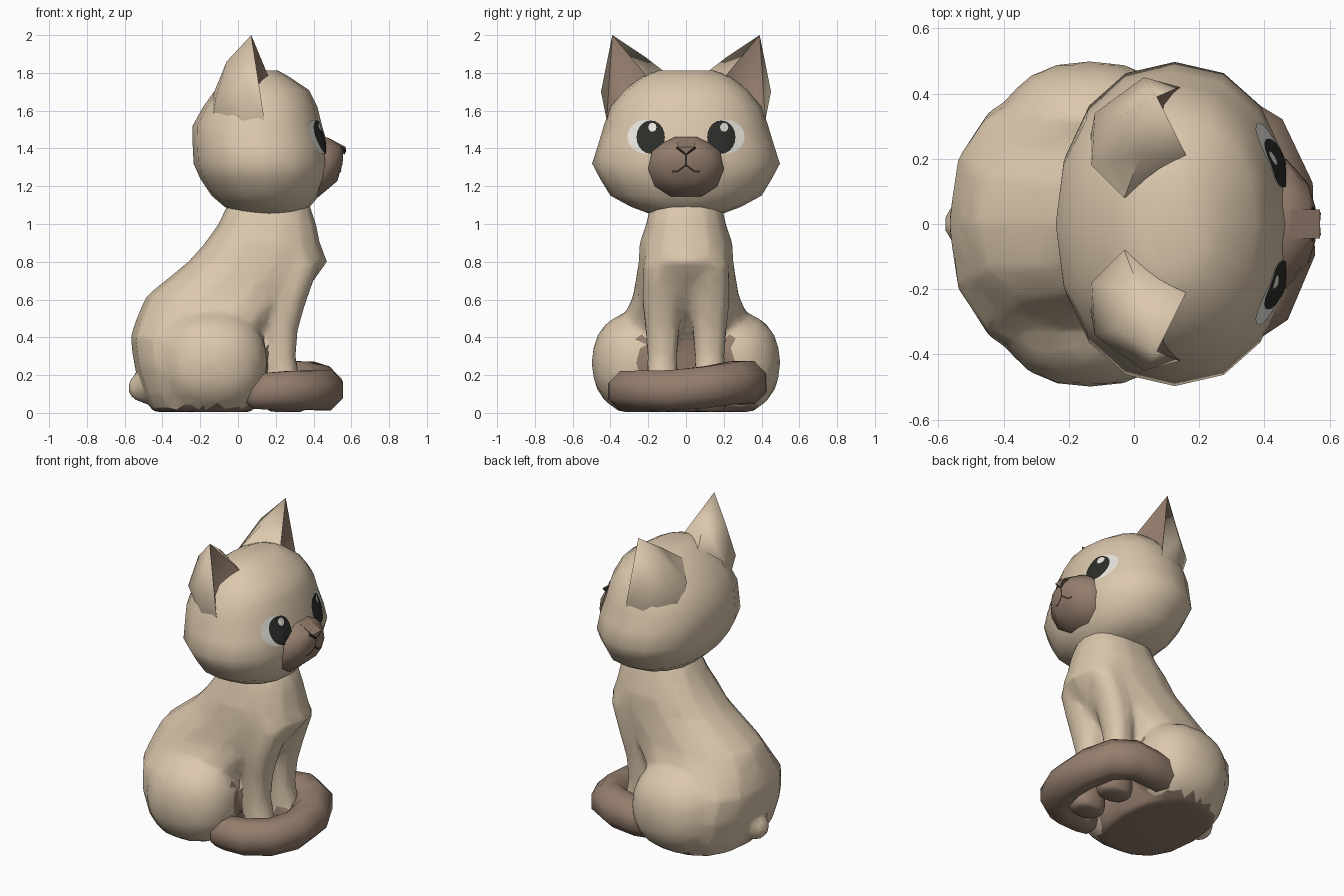
import bpy, bmesh, math
from mathutils import Matrix, Vector
from mathutils.bvhtree import BVHTree

if "Cube" in bpy.data.objects:
    bpy.data.objects.remove(bpy.data.objects["Cube"])


def material(name, rgb):
    m = bpy.data.materials.new(name)
    m.diffuse_color = (*rgb, 1)
    m.use_nodes = True
    m.node_tree.nodes["Principled BSDF"].inputs["Base Color"].default_value = m.diffuse_color
    return m


FUR = material("cream fur", (0.71, 0.575, 0.415))
BROWN = material("brown fur", (0.30, 0.21, 0.155))
WHITE = material("eye white", (0.80, 0.78, 0.72))
BLACK = material("eye black", (0.025, 0.027, 0.023))
LINE = material("mouth line", (0.045, 0.028, 0.02))


def finish(name, bm, mats, rule=None, angle=50, recalc=True):
    """Turn a bmesh into an object; rule(face) gives the material index."""
    if recalc:
        bmesh.ops.recalc_face_normals(bm, faces=bm.faces)
    bm.normal_update()
    for f in bm.faces:
        f.smooth = True
        if rule:
            f.material_index = rule(f)
    for e in bm.edges:
        differ = len({f.material_index for f in e.link_faces}) > 1
        e.smooth = not (differ or e.calc_face_angle(0) > math.radians(angle))
    me = bpy.data.meshes.new(name)
    bm.to_mesh(me)
    bm.free()
    for m in mats:
        me.materials.append(m)
    ob = bpy.data.objects.new(name, me)
    bpy.context.collection.objects.link(ob)
    return ob


def spow(v, p):
    return math.copysign(abs(v) ** p, v)


def skin(bm, rings):
    """Bridge closed rings of points and cap both ends."""
    vs = [[bm.verts.new(p) for p in r] for r in rings]
    n = len(vs[0])
    for a, b in zip(vs, vs[1:]):
        for i in range(n):
            j = (i + 1) % n
            bm.faces.new((a[i], a[j], b[j], b[i]))
    bm.faces.new(vs[0][::-1])
    bm.faces.new(vs[-1])


def loft(bm, rows, n, cy=0, power=2.3):
    """Stack of superellipse rings: (z, back x, front x, half width)."""
    rings = []
    for z, xb, xf, hw in rows:
        ring = []
        for i in range(n):
            a = 2 * math.pi * i / n
            ring.append(((xb + xf) / 2 + (xf - xb) / 2 * spow(math.cos(a), 2 / power),
                         cy + hw * spow(math.sin(a), 2 / power), z))
        rings.append(ring)
    skin(bm, rings)
    return bm


# Body blank: torso, haunches, front legs and tail root
bm = loft(bmesh.new(), [
    (0.005, -0.45, 0.08, 0.36), (0.10, -0.505, 0.11, 0.41), (0.25, -0.55, 0.12, 0.43),
    (0.40, -0.57, 0.14, 0.40), (0.52, -0.53, 0.24, 0.33), (0.62, -0.485, 0.34, 0.285),
    (0.80, -0.265, 0.475, 0.255), (0.90, -0.175, 0.435, 0.25), (1.00, -0.105, 0.415, 0.215),
    (1.13, -0.04, 0.37, 0.185)], 14, power=2.4)
for s in (-1, 1):
    ball = bmesh.ops.create_icosphere(bm, subdivisions=3, radius=1)["verts"]
    for v in ball:
        x, y, z = spow(v.co.x, 0.85), v.co.y, spow(v.co.z, 0.9)
        v.co = (-0.135 + 0.29 * x, s * 0.26 + 0.24 * y, max(0.005, 0.265 + 0.275 * z))
    loft(bm, [(0.005, 0.15, 0.36, 0.085), (0.08, 0.14, 0.385, 0.095), (0.17, 0.15, 0.33, 0.085),
              (0.30, 0.145, 0.305, 0.08), (0.45, 0.14, 0.32, 0.093),
              (0.60, 0.15, 0.365, 0.11), (0.78, 0.18, 0.43, 0.105),
              (0.90, 0.20, 0.36, 0.08)], 10, cy=s * 0.125)
bmesh.ops.create_icosphere(bm, subdivisions=2, radius=0.085,
                           matrix=Matrix.Translation((-0.50, 0, 0.135)))
blank = finish("body blank", bm, [FUR])

# Fuse the blank into one low-poly skin
for kind, settings in (("REMESH", {"mode": "VOXEL", "voxel_size": 0.018}),
                       ("SMOOTH", {"factor": 0.5, "iterations": 6}),
                       ("DECIMATE", {"ratio": 0.08})):
    mod = blank.modifiers.new(kind, kind)
    for k, v in settings.items():
        setattr(mod, k, v)
fused = bpy.data.meshes.new_from_object(
    blank.evaluated_get(bpy.context.evaluated_depsgraph_get()))
bm = bmesh.new()
bm.from_mesh(fused)
bpy.data.objects.remove(blank)


def body_colour(f):
    """Brown underside, front paws and shaded belly between the legs."""
    c = f.calc_center_median()
    under = f.normal.z < -0.6 and c.z < 0.035
    paw = c.x > 0.17 and c.z < 0.15
    belly = f.normal.x > 0.5 and c.x < 0.17 and abs(c.y) < 0.24 and c.z < 0.40
    return int(under or paw or belly)


finish("body", bm, [FUR, BROWN], body_colour, angle=70)

# Tail curled around the front paws: (x, y, z, radius)
path = [(-0.02, 0.30, 0.14, 0.10), (0.12, 0.32, 0.15, 0.115), (0.26, 0.315, 0.165, 0.12),
        (0.37, 0.25, 0.16, 0.12), (0.44, 0.10, 0.135, 0.12), (0.45, -0.08, 0.12, 0.115),
        (0.39, -0.23, 0.12, 0.112), (0.27, -0.31, 0.12, 0.11), (0.15, -0.315, 0.115, 0.105),
        (0.08, -0.31, 0.10, 0.085), (0.045, -0.305, 0.09, 0.04)]
bm = bmesh.new()
rings = []
for i, (x, y, z, r) in enumerate(path):
    a, b = path[max(i - 1, 0)], path[min(i + 1, len(path) - 1)]
    t = Vector((b[0] - a[0], b[1] - a[1], 0)).normalized()
    out = Vector((-t.y, t.x, 0))
    rings.append([Vector((x, y, z)) + out * r * math.cos(k * math.pi / 4 + 0.39)
                  + Vector((0, 0, r * math.sin(k * math.pi / 4 + 0.39))) for k in range(8)])
skin(bm, rings)
for v in bm.verts:
    v.co.z = max(v.co.z, 0)
finish("tail", bm, [BROWN])

# Head
head = finish("head", loft(bmesh.new(), [
    (1.05, 0.02, 0.32, 0.18), (1.09, -0.07, 0.38, 0.29), (1.15, -0.14, 0.43, 0.40),
    (1.24, -0.20, 0.47, 0.455), (1.32, -0.235, 0.485, 0.497), (1.42, -0.24, 0.475, 0.465),
    (1.52, -0.24, 0.445, 0.435), (1.62, -0.185, 0.42, 0.40), (1.71, -0.12, 0.375, 0.325),
    (1.78, -0.03, 0.27, 0.235), (1.813, 0.04, 0.21, 0.15)], 16, power=2.2), [FUR])


def tree(ob):
    return BVHTree.FromPolygons([v.co.copy() for v in ob.data.vertices],
                                [tuple(p.vertices) for p in ob.data.polygons])


def project(trees, y, z, lift):
    """Point on the foremost surface seen from +x."""
    hits = [t.ray_cast(Vector((2, y, z)), Vector((-1, 0, 0)))[0] for t in trees]
    return Vector((max([h.x for h in hits if h] or [0.4]) + lift, y, z))


# Ears: cream shell running down into the head, with a sunken brown front
EAR = [(0.07, 0.39, 2.0), (0.17, 0.19, 1.76), (0.14, 0.42, 1.55), (0.03, 0.45, 1.70),
       (-0.14, 0.23, 1.52), (-0.06, 0.32, 1.86), (-0.03, 0.08, 1.78), (0.07, 0.34, 1.70),
       (0.02, 0.21, 1.88), (0.02, 0.39, 1.48), (-0.12, 0.34, 1.66), (-0.13, 0.18, 1.69)]
EAR_FACES = [(0, 2, 3), (0, 3, 5), (2, 9, 3), (3, 9, 10), (3, 10, 5), (9, 4, 10), (10, 4, 11),
             (5, 10, 11), (0, 5, 8), (5, 11, 8), (8, 11, 6), (8, 6, 1), (0, 8, 1),
             (0, 1, 7), (0, 7, 2), (1, 2, 7)]
for side, s in (("right", -1), ("left", 1)):
    bm = bmesh.new()
    vs = [bm.verts.new((x, s * y, z)) for x, y, z in EAR]
    for f in EAR_FACES:
        bm.faces.new([vs[i] for i in f])
    bm.faces.index_update()
    finish(side + " ear", bm, [FUR, BROWN], lambda f: int(f.index >= 13), angle=75)

# Muzzle: outline on the face swelling forward to the nose
half = [(0.06, 1.46), (0.12, 1.43), (0.18, 1.385), (0.20, 1.29), (0.165, 1.20), (0.08, 1.145)]
outline = half + [(-y, z) for y, z in reversed(half)]
on_head = [tree(head)]
rings = [[project(on_head, y, z, -0.03) for y, z in outline],
         [project(on_head, y, z, 0.012) for y, z in outline]]
for k, x, cz in ((0.62, 0.535, 1.335), (0.25, 0.557, 1.36)):
    rings.append([(x - 0.10 * max(0, 1.30 - z) * k, y * k, cz + (z - 1.32) * k)
                  for y, z in outline])
bm = bmesh.new()
skin(bm, rings)
muzzle = finish("muzzle", bm, [BROWN])

# Nose: small wedge at the tip
bm = bmesh.new()
vs = [bm.verts.new(p) for p in [(0.570, 0.045, 1.408), (0.570, -0.045, 1.408), (0.566, 0, 1.372),
                                (0.48, 0.045, 1.455), (0.48, -0.045, 1.455), (0.50, 0, 1.36)]]
for f in ((0, 1, 2), (0, 3, 4, 1), (1, 4, 5, 2), (2, 5, 3, 0), (3, 5, 4)):
    bm.faces.new([vs[i] for i in f])
nose = finish("nose", bm, [BROWN])

# Mouth lines: thin ribbons laid on the muzzle
on_face = [tree(muzzle), tree(nose)]
bm = bmesh.new()
for line in ([(0, 1.368), (0, 1.31)],
             [(0.05, 1.405), (0, 1.368), (-0.05, 1.405)],
             [(0.075, 1.278), (0.045, 1.277), (0, 1.312), (-0.045, 1.277), (-0.075, 1.278)]):
    for (y0, z0), (y1, z1) in zip(line, line[1:]):
        d = Vector((y1 - y0, z1 - z0)).normalized() * 0.005
        prev = None
        for k in range(5):
            y, z = y0 + (y1 - y0) * k / 4, z0 + (z1 - z0) * k / 4
            pair = [bm.verts.new(project(on_face, y + q * d.y, z - q * d.x, 0.004))
                    for q in (-1, 1)]
            if prev:
                bm.faces.new((prev[0], prev[1], pair[1], pair[0]))
            prev = pair
for f in bm.faces:
    f.normal_update()
    if f.normal.x < 0:
        f.normal_flip()
finish("mouth", bm, [LINE], recalc=False)


def disc(name, cy, cz, ry, rz, lift, mat, rings=5, n=20):
    """Thin oval plate following the front of the head."""
    bm = bmesh.new()
    prev = [bm.verts.new(project(on_head, cy, cz, lift))] * n
    for r in range(1, rings + 1):
        k, step = r / rings, 2 * math.pi / n
        cur = [bm.verts.new(project(on_head, cy + ry * k * math.cos(step * i),
                                    cz + rz * k * math.sin(step * i), lift)) for i in range(n)]
        for i in range(n):
            j = (i + 1) % n
            bm.faces.new((prev[i], cur[i], cur[j]) if r == 1
                         else (prev[i], cur[i], cur[j], prev[j]))
        prev = cur
    finish(name, bm, [mat], recalc=False)


# Eyes
for side, s in (("right", -1), ("left", 1)):
    disc(side + " eye white", s * 0.21, 1.462, 0.10, 0.09, 0.005, WHITE)
    disc(side + " iris", s * 0.187, 1.46, 0.075, 0.088, 0.009, BLACK)
    disc(side + " eye glint", s * 0.19 + 0.012, 1.512, 0.022, 0.024, 0.013, WHITE, 2, 10)
